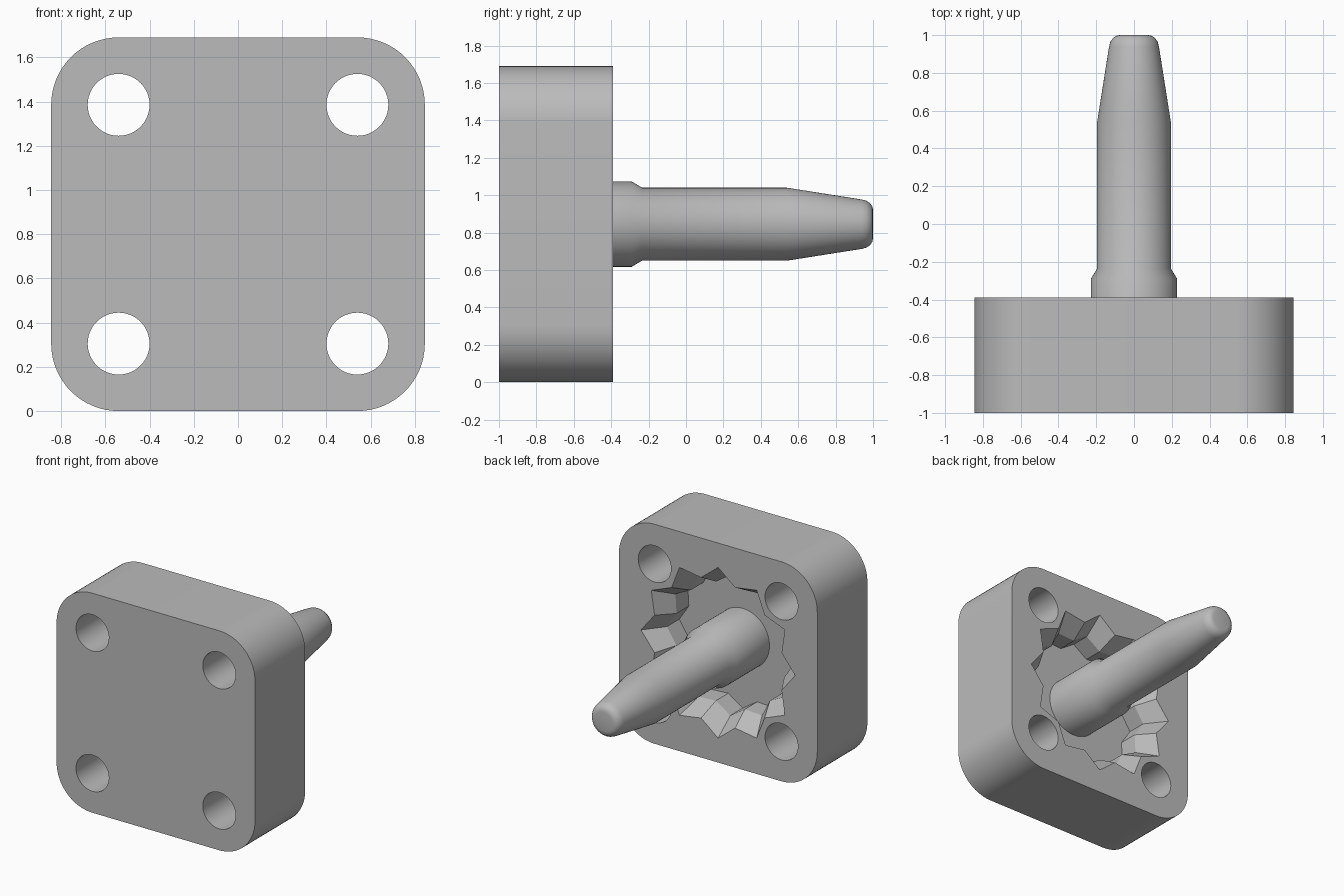
import bpy, bmesh, math
from mathutils import Matrix

if "Cube" in bpy.data.objects:
    bpy.data.objects.remove(bpy.data.objects["Cube"], do_unlink=True)

MID = 0.845              # height of the pin axis and block half width
HOLE = 0.54              # hole offset, also the corner arc centre
FRONT, BACK, FLOOR = -1.0, -0.39, -0.69

grey = bpy.data.materials.new("plain_grey")
grey.use_nodes = True
grey.diffuse_color = (0.5, 0.5, 0.5, 1)
grey.node_tree.nodes["Principled BSDF"].inputs["Base Color"].default_value = (0.5, 0.5, 0.5, 1)


def circle(radius, count, cx=0, cz=0):
    return [(cx + radius * math.cos(math.tau * i / count),
             cz + radius * math.sin(math.tau * i / count)) for i in range(count)]


def star(outer, inner, points=12):
    out = []
    for i in range(points * 2):
        r, a = (inner if i % 2 else outer), math.pi * i / points
        out.append((r * math.cos(a), r * math.sin(a)))
    return out


def loft(name, sections):
    """Skin matching (x, z) outlines placed along y, with capped ends."""
    bm = bmesh.new()
    rings = [[bm.verts.new((x, y, z + MID)) for x, z in pts] for y, pts in sections]
    for a, b in zip(rings, rings[1:]):
        for i in range(len(a)):
            j = (i + 1) % len(a)
            bm.faces.new((a[i], a[j], b[j], b[i]))
    bm.faces.new(rings[0])
    bm.faces.new(rings[-1])
    bmesh.ops.recalc_face_normals(bm, faces=bm.faces)
    mesh = bpy.data.meshes.new(name)
    bm.to_mesh(mesh)
    bm.free()
    mesh.materials.append(grey)
    obj = bpy.data.objects.new(name, mesh)
    bpy.context.collection.objects.link(obj)
    return obj


def activate(obj):
    bpy.ops.object.select_all(action='DESELECT')
    obj.select_set(True)
    bpy.context.view_layer.objects.active = obj


def cut(obj, cutter):
    cutter.hide_render = True
    mod = obj.modifiers.new("cut", 'BOOLEAN')
    mod.operation, mod.solver, mod.object = 'DIFFERENCE', 'EXACT', cutter
    activate(obj)
    bpy.ops.object.modifier_apply(modifier=mod.name)
    bpy.data.objects.remove(cutter, do_unlink=True)


def smooth(obj, degrees):
    activate(obj)
    bpy.ops.object.shade_smooth_by_angle(angle=math.radians(degrees))


# Rounded square block
outline = []
for k, (sx, sz) in enumerate([(1, 1), (-1, 1), (-1, -1), (1, -1)]):
    for i in range(17):
        a = math.pi / 2 * (k + i / 16)
        outline.append((sx * HOLE + (MID - HOLE) * math.cos(a),
                        sz * HOLE + (MID - HOLE) * math.sin(a)))
block = loft("block", [(FRONT, outline), (BACK, outline)])

# Four through holes
for sx in (-1, 1):
    for sz in (-1, 1):
        ring = circle(0.14, 48, sx * HOLE, sz * HOLE)
        cut(block, loft("hole_cutter", [(FRONT - 0.1, ring), (BACK + 0.1, ring)]))

# Faceted star pocket in the back
rim, throat = star(0.657, 0.56), star(0.54, 0.475)
cut(block, loft("pocket_cutter", [(FLOOR, throat), (BACK - 0.15, throat),
                                  (BACK, rim), (BACK + 0.1, rim)]))
smooth(block, 20)

# Turned pin with collar, tapered tip and rounded end
profile = [(FLOOR - 0.02, 0.228), (-0.29, 0.228), (-0.235, 0.195), (0.54, 0.195),
           (0.94, 0.132), (0.965, 0.125), (0.985, 0.111), (0.996, 0.095), (1.0, 0.075)]
pin = loft("pin", [(y, circle(r, 64)) for y, r in profile])
smooth(pin, 35)
